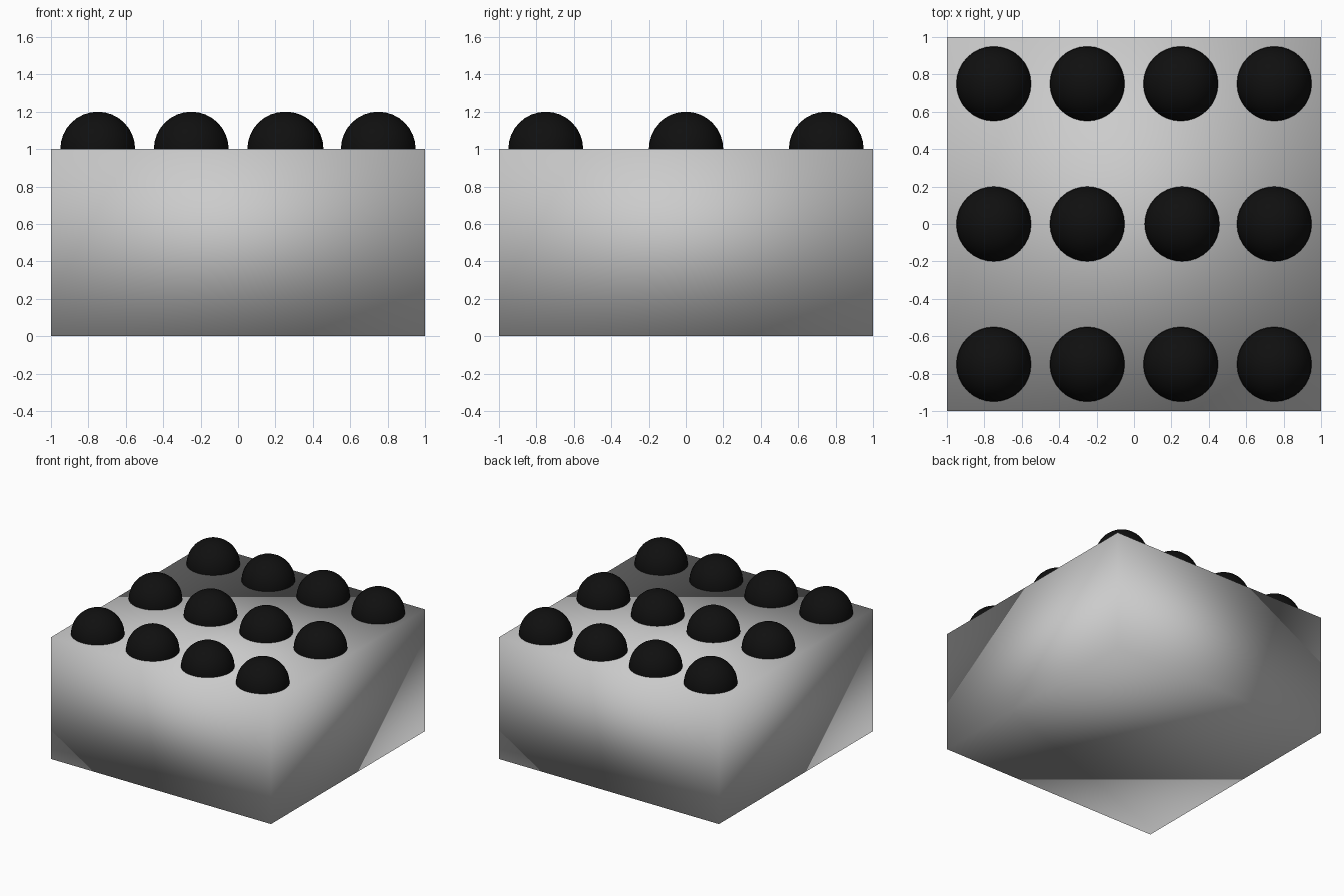
import bpy

if "Cube" in bpy.data.objects:
    bpy.data.objects.remove(bpy.data.objects["Cube"])

# Black material for the domes
black = bpy.data.materials.new("black")
black.diffuse_color = (0.005, 0.005, 0.005, 1)
black.use_nodes = True
black.node_tree.nodes["Principled BSDF"].inputs["Base Color"].default_value = black.diffuse_color

# Smooth-shaded block, 2 x 2 x 1
bpy.ops.mesh.primitive_cube_add(size=2, location=(0, 0, 0.5))
block = bpy.context.object
block.name = "block"
block.scale.z = 0.5
bpy.ops.object.transform_apply(location=False, rotation=False, scale=True)
bpy.ops.object.shade_smooth()


def add_dome(name, x, y):
    """Ball half sunk into the top of the block."""
    bpy.ops.mesh.primitive_uv_sphere_add(segments=32, ring_count=16,
                                         radius=0.2, location=(x, y, 1))
    dome = bpy.context.object
    dome.name = name
    dome.data.materials.append(black)
    bpy.ops.object.shade_smooth()


# Grid of 4 x 3 domes; one in the middle row sits slightly to the right
for row, y in enumerate((-0.75, 0, 0.75)):
    for col, x in enumerate((-0.75, -0.25, 0.25, 0.75)):
        nudge = 0.007 if (row, col) == (1, 2) else 0
        add_dome(f"dome_row{row + 1}_col{col + 1}", x + nudge, y)
